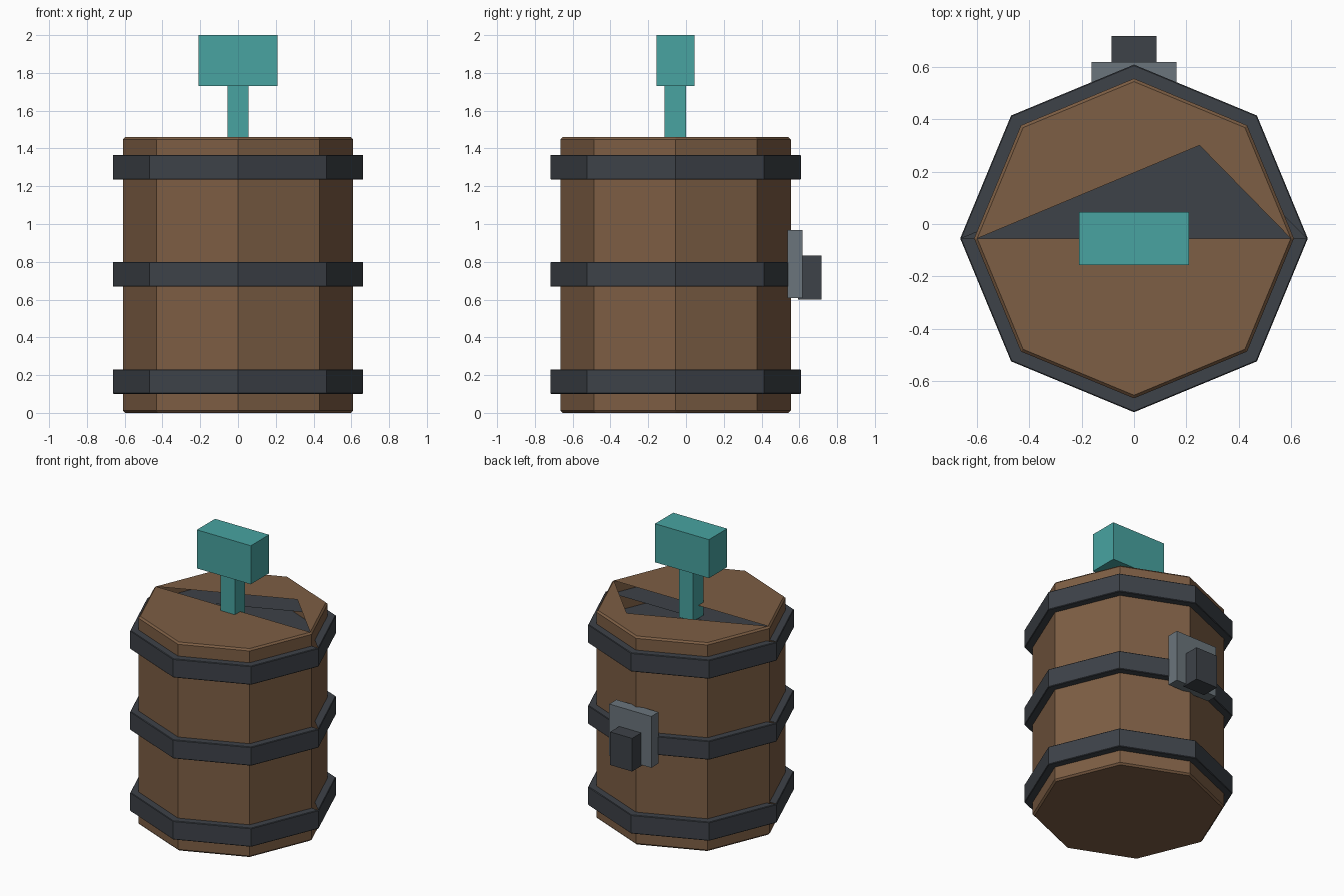
import bpy, bmesh, math

cube = bpy.data.objects.get("Cube")
if cube:
    bpy.data.objects.remove(cube, do_unlink=True)

CY = -0.055  # barrel axis in y


def material(name, rgb):
    m = bpy.data.materials.new(name)
    m.use_nodes = True
    col = (*rgb, 1.0)
    m.diffuse_color = col
    bsdf = next(n for n in m.node_tree.nodes if n.type == 'BSDF_PRINCIPLED')
    bsdf.inputs["Base Color"].default_value = col
    bsdf.inputs["Roughness"].default_value = 0.8
    return m


wood = material("brown_wood", (0.205, 0.112, 0.058))
iron = material("dark_iron", (0.047, 0.054, 0.065))
steel = material("grey_steel", (0.147, 0.178, 0.202))
teal = material("teal_paint", (0.065, 0.370, 0.355))


def finish(bm, name, mat):
    mesh = bpy.data.meshes.new(name)
    bm.to_mesh(mesh)
    bm.free()
    mesh.materials.append(mat)
    obj = bpy.data.objects.new(name, mesh)
    bpy.context.collection.objects.link(obj)
    return obj


def drum(name, mat, radius, z0, z1, chamfer):
    """Chamfered octagonal drum with a triangular opening in its top."""
    bm = bmesh.new()
    profile = [(radius - chamfer, z0), (radius, z0 + chamfer),
               (radius, z1 - chamfer), (radius - chamfer, z1)]
    rings = [[bm.verts.new((r * math.cos(i * math.pi / 4),
                            CY + r * math.sin(i * math.pi / 4), z))
              for i in range(8)] for r, z in profile]
    for low, high in zip(rings, rings[1:]):
        for i in range(8):
            j = (i + 1) % 8
            bm.faces.new((low[i], low[j], high[j], high[i]))
    bm.faces.new(rings[0][::-1])
    # top: front half, then back half notched around the opening
    top = rings[-1]
    k = radius / 0.61
    tip = bm.verts.new((0.25 * k, CY + 0.355 * k, z1))
    bm.faces.new((top[4], top[5], top[6], top[7], top[0]))
    bm.faces.new(top[0:5] + [tip])
    return finish(bm, name, mat)


def box(name, mat, x, y0, y1, z0, z1):
    """Box symmetric in x, given its half width and its y and z limits."""
    bm = bmesh.new()
    bmesh.ops.create_cube(bm, size=1)
    for v in bm.verts:
        v.co = (2 * x * v.co.x,
                y0 if v.co.y < 0 else y1,
                z0 if v.co.z < 0 else z1)
    return finish(bm, name, mat)


# Barrel and its three hoops
drum("barrel_body", wood, 0.61, 0.0, 1.46, 0.012)
for label, z in (("lower", 0.10), ("middle", 0.668), ("upper", 1.235)):
    drum(label + "_hoop", iron, 0.663, z, z + 0.131, 0.004)

# Handle on the lid, its stem reaching down into the opening
box("handle_stem", teal, 0.056, -0.115, 0.0, 1.37, 1.73)
box("handle_grip", teal, 0.209, -0.157, 0.045, 1.73, 2.0)

# Latch on the back
box("latch_plate", steel, 0.163, 0.537, 0.617, 0.608, 0.968)
box("latch_block", iron, 0.085, 0.592, 0.718, 0.60, 0.832)
